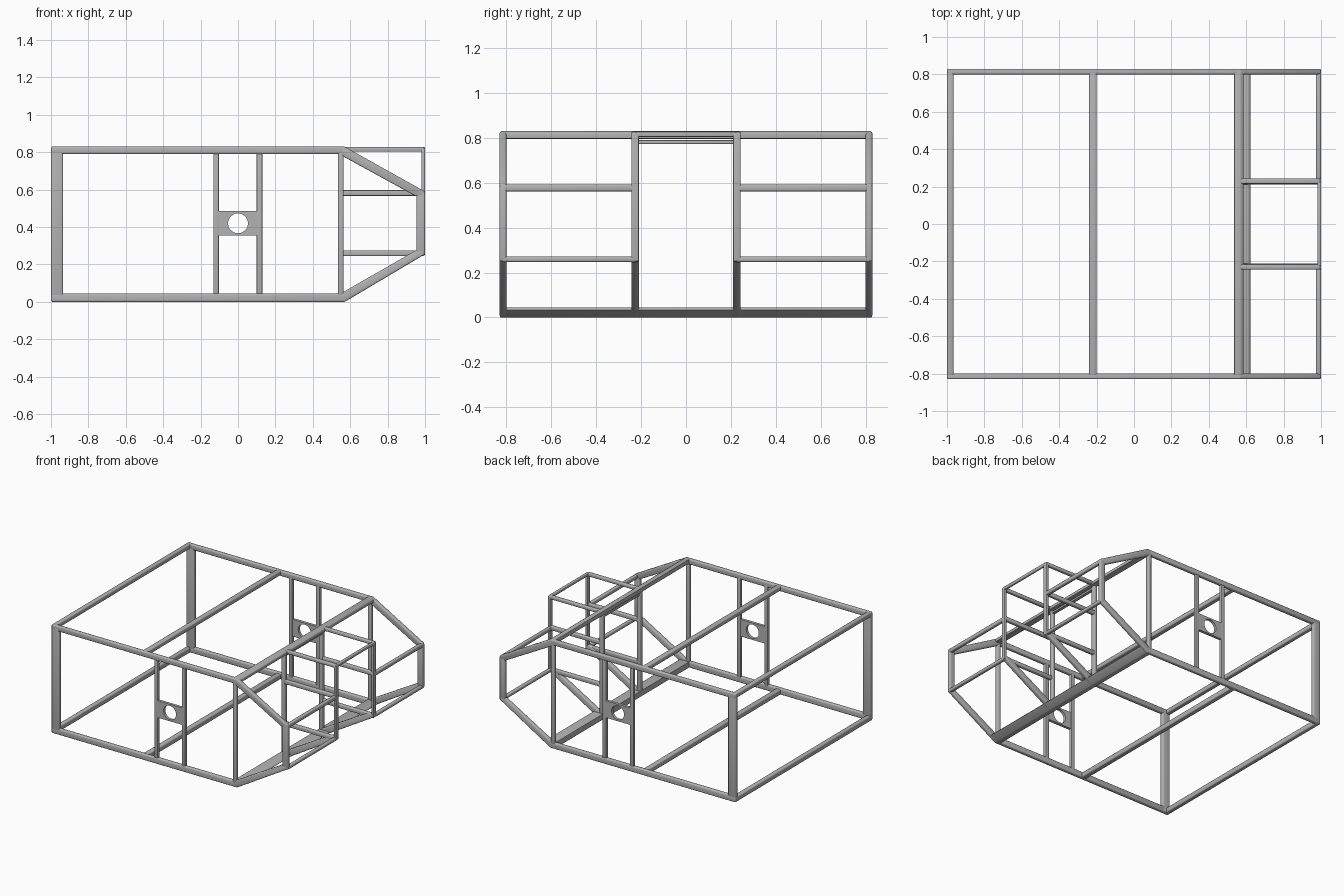
import bpy, bmesh, math

old = bpy.data.objects.get("Cube")
if old:
    bpy.data.objects.remove(old, do_unlink=True)

steel = bpy.data.materials.new("grey steel")
steel.use_nodes = True
GREY = (0.45, 0.45, 0.45, 1)
steel.diffuse_color = GREY
steel.node_tree.nodes["Principled BSDF"].inputs["Base Color"].default_value = GREY

W = 0.83    # half width of the frame
H = 0.83    # height of the frame
T = 0.03    # tube thickness


def prism(name, profile, y0, y1, bevel=0.008):
    """Extrude an x-z profile from y0 to y1, with rounded edges."""
    bm = bmesh.new()
    face = bm.faces.new([bm.verts.new((x, y0, z)) for x, z in profile])
    ext = bmesh.ops.extrude_face_region(bm, geom=[face])
    verts = [g for g in ext["geom"] if isinstance(g, bmesh.types.BMVert)]
    bmesh.ops.translate(bm, verts=verts, vec=(0, y1 - y0, 0))
    bmesh.ops.recalc_face_normals(bm, faces=bm.faces)
    if bevel:
        bmesh.ops.bevel(bm, geom=bm.edges[:], offset=bevel, segments=3,
                        profile=0.5, affect='EDGES', clamp_overlap=True)
    mesh = bpy.data.meshes.new(name)
    bm.to_mesh(mesh)
    bm.free()
    mesh.materials.append(steel)
    ob = bpy.data.objects.new(name, mesh)
    bpy.context.collection.objects.link(ob)
    bpy.ops.object.select_all(action='DESELECT')
    ob.select_set(True)
    bpy.context.view_layer.objects.active = ob
    bpy.ops.object.shade_smooth_by_angle(angle=math.radians(35))
    return ob


def box(name, x0, x1, z0, z1, y0, y1, bevel=0.008):
    return prism(name, [(x0, z0), (x1, z0), (x1, z1), (x0, z1)], y0, y1, bevel)


# Nose tubes drawn in side profile
UPPER_NOSE = [(0.54, 0.83), (0.57, 0.83), (1.0, 0.59), (0.985, 0.56), (0.95, 0.565), (0.54, 0.79)]
LOWER_NOSE = [(0.54, 0), (0.57, 0), (1.0, 0.255), (0.985, 0.28), (0.95, 0.275), (0.54, 0.04)]

for side, s in (("left", 1), ("right", -1)):
    def sided(part, maker, shape, inner, outer, bevel=0.008):
        a, b = sorted((s * inner, s * outer))
        return maker(f"{side}_{part}", *shape, a, b, bevel)

    # Outer side frame
    sided("top_rail", box, (-1, 0.57, H - 0.04, H), W - T, W)
    sided("bottom_rail", box, (-1, 0.57, 0, 0.045), W - T, W)
    sided("rear_post", box, (-1, -0.935, 0, H), W - T, W)
    sided("front_post", box, (0.535, 0.565, 0.02, 0.81), W - T, W)
    sided("upper_nose_tube", prism, (UPPER_NOSE,), W - T, W)
    sided("lower_nose_tube", prism, (LOWER_NOSE,), W - T, W)
    sided("nose_post", box, (0.955, 1, 0.25, 0.59), W - T, W)

    # Twin middle posts joined by a plate with a round hole
    for label, x in (("rear", -0.117), ("front", 0.115)):
        sided(f"{label}_middle_post", box, (x - 0.015, x + 0.015, 0.02, 0.81),
              W - T, W - 0.005, 0.004)
    for label, k in (("upper", 1), ("lower", -1)):
        arc = [(0.053 * math.cos(a), 0.42 + k * 0.053 * math.sin(a))
               for a in (math.pi * i / 16 for i in range(17))]
        rim = [(-0.105, 0.42), (-0.105, 0.42 + k * 0.065),
               (0.105, 0.42 + k * 0.065), (0.105, 0.42)]
        sided(f"{label}_hole_plate", prism, (arc + rim,), W - T + 0.004, W - 0.005, 0)

    # Centre bay: posts, rails and lower strut
    sided("bay_rear_post", box, (0.535, 0.565, 0.02, 0.81), 0.21, 0.243)
    sided("bay_front_post", box, (0.98, 1, 0.25, 0.825), 0.21, 0.243, 0.005)
    sided("bay_lower_strut", prism, (LOWER_NOSE,), 0.21, 0.243)
    for label, z0, z1 in (("top", 0.803, 0.828), ("middle", 0.567, 0.597), ("low", 0.245, 0.275)):
        sided(f"bay_{label}_rail", box, (0.55, 0.995, z0, z1), 0.215, 0.243, 0.006)

    # Nose cross rails
    sided("nose_upper_cross", box, (0.972, 1, 0.562, 0.592), 0.225, W - 0.01)
    sided("nose_lower_cross", box, (0.972, 1, 0.247, 0.272), 0.225, W - 0.01)

# Full width cross beams
for name, x0, x1 in (("rear", -1, -0.965), ("middle", -0.24, -0.2)):
    box(f"{name}_top_beam", x0, x1, 0.795, H, -W + 0.005, W - 0.005)
    box(f"{name}_bottom_beam", x0, x1, 0, 0.04, -W + 0.005, W - 0.005)
prism("front_top_beam", [(0.535, 0.797), (0.585, 0.797), (0.585, 0.82), (0.57, H), (0.535, H)],
      -W + 0.003, W - 0.003, 0.004)
prism("front_bottom_beam", [(0.535, 0), (0.57, 0), (0.625, 0.033), (0.612, 0.045), (0.535, 0.045)],
      -W + 0.003, W - 0.003, 0.004)

# Bay cross bars
box("bay_front_top_bar", 0.98, 1, 0.805, 0.828, -0.225, 0.225, 0.005)
box("bay_rear_top_bar", 0.54, 0.565, 0.773, 0.79, -0.225, 0.225, 0.004)
